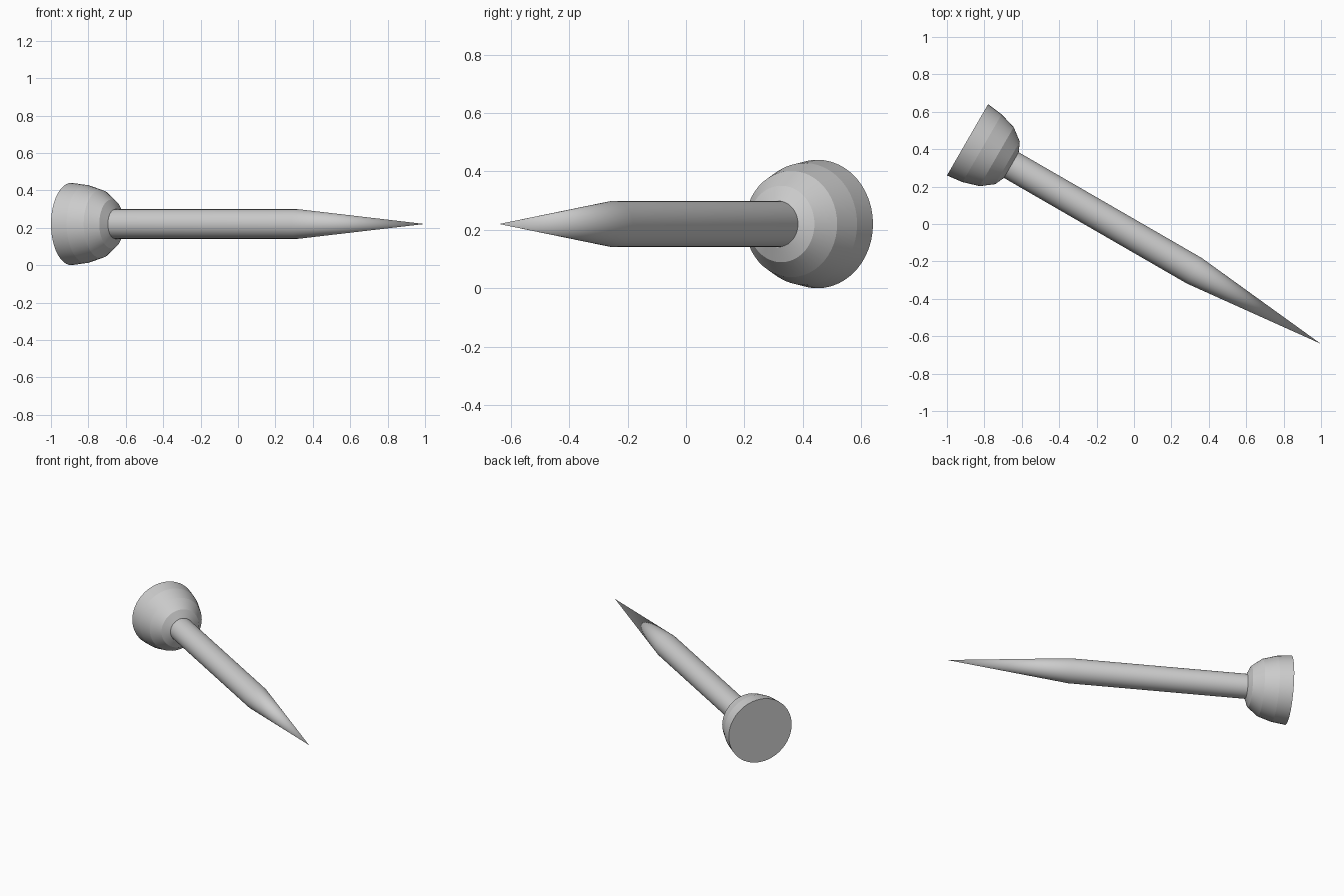
import bpy, bmesh, math
from mathutils import Matrix, Vector

if "Cube" in bpy.data.objects:
    bpy.data.objects.remove(bpy.data.objects["Cube"])

# Nail axis: from the centre of the flat head face to the tip
START = Vector((-0.89, 0.45, 0.22))
AXIS = Vector((1.888, -1.09, 0.0))
PLACE = Matrix.Translation(START) @ AXIS.to_track_quat('Z', 'Y').to_matrix().to_4x4()
LENGTH = AXIS.length
SIDES = 48


def lathe(name, profile):
    """Revolve (distance along axis, radius) points; radius 0 closes to a point."""
    bm = bmesh.new()
    rings = []
    for t, r in profile:
        if r == 0:
            rings.append([bm.verts.new((0, 0, t))] * SIDES)
        else:
            angles = [2 * math.pi * i / SIDES for i in range(SIDES)]
            rings.append([bm.verts.new((r * math.cos(a), r * math.sin(a), t)) for a in angles])
    for low, high in zip(rings, rings[1:]):
        for i in range(SIDES):
            j = (i + 1) % SIDES
            corners = list(dict.fromkeys((low[i], low[j], high[j], high[i])))
            bm.faces.new(corners)
    # Flat caps on open ends
    for ring in (rings[0], rings[-1]):
        if ring[0] is not ring[1]:
            bm.faces.new(ring)
    bmesh.ops.recalc_face_normals(bm, faces=bm.faces)
    bm.transform(PLACE)
    mesh = bpy.data.meshes.new(name)
    bm.to_mesh(mesh)
    bm.free()
    obj = bpy.data.objects.new(name, mesh)
    bpy.context.collection.objects.link(obj)
    bpy.ops.object.select_all(action='DESELECT')
    obj.select_set(True)
    bpy.context.view_layer.objects.active = obj
    bpy.ops.object.shade_smooth_by_angle(angle=math.radians(8.5))
    return obj


# Domed head with faceted bands
lathe("head", [(0, 0.22), (0.09, 0.209), (0.18, 0.182), (0.247, 0.131), (0.27, 0.08)])

# Straight shaft running into a long conical point
lathe("shaft", [(0.26, 0.079), (1.40, 0.079), (LENGTH, 0)])
